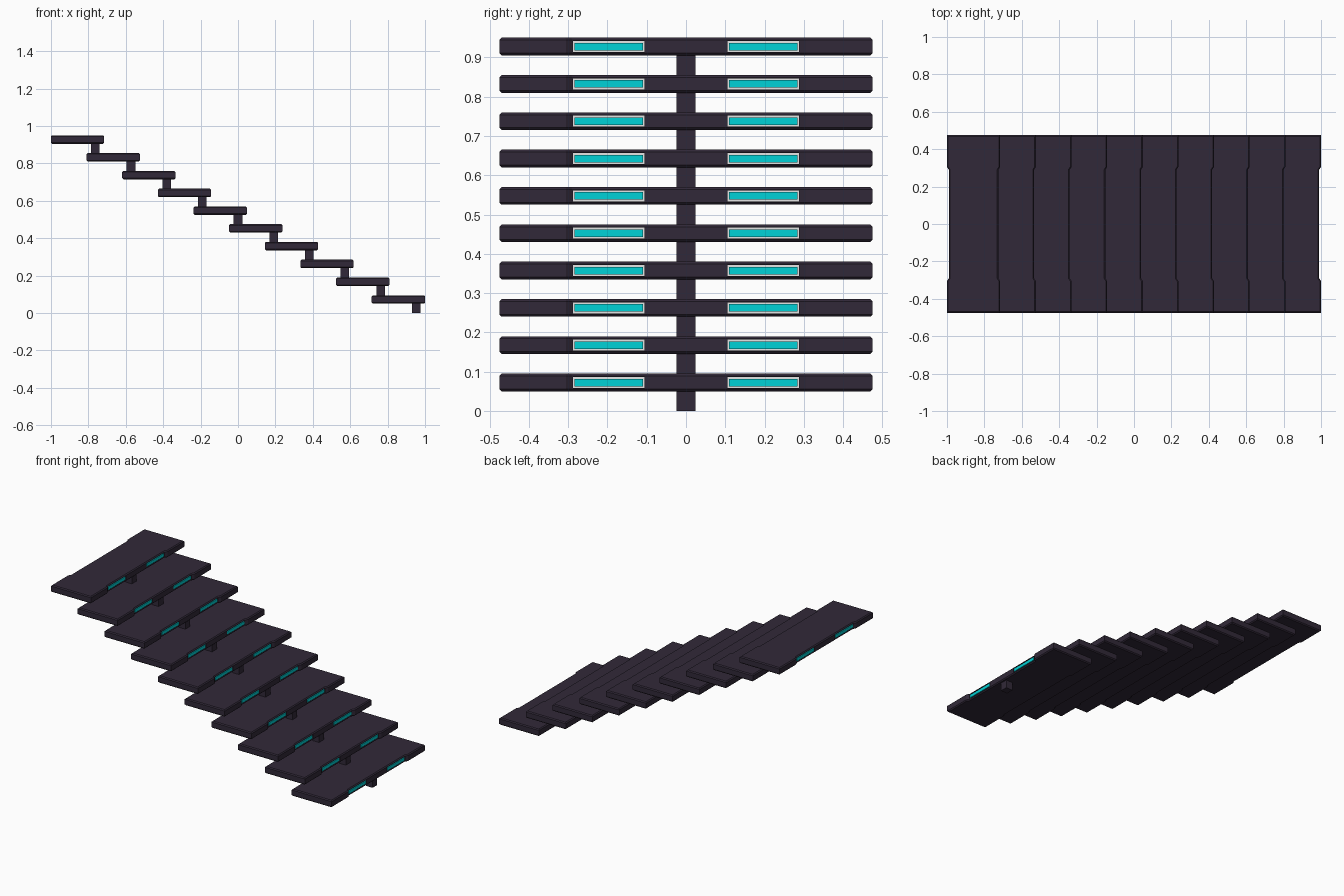
import bpy, bmesh
from mathutils import Matrix

cube = bpy.data.objects.get("Cube")
if cube:
    bpy.data.objects.remove(cube, do_unlink=True)

STEPS, RUN, RISE = 10, 0.1906, 0.095
HALF_X, HALF_Y, THICK, POST_H = 0.1425, 0.475, 0.045, 0.05
NOTCH, SLOT_DEPTH = 0.01, 0.006
SLOT_IN, SLOT_OUT, SLOT_H = 0.105, 0.288, 0.028


def material(name, color):
    m = bpy.data.materials.new(name)
    m.use_nodes = True
    m.diffuse_color = color
    m.node_tree.nodes["Principled BSDF"].inputs["Base Color"].default_value = color
    return m


dark = material("dark plum", (0.031, 0.022, 0.04, 1))
white = material("white slot", (1, 1, 1, 1))
teal = material("teal glow", (0.0, 0.65, 0.68, 1))


def to_mesh(bm, name, *mats):
    mesh = bpy.data.meshes.new(name)
    bm.to_mesh(mesh)
    bm.free()
    for mat in mats:
        mesh.materials.append(mat)
    return mesh


def box_mesh(name, size, mat):
    bm = bmesh.new()
    bmesh.ops.create_cube(bm, size=1, matrix=Matrix.Diagonal((*size, 1)))
    return to_mesh(bm, name, mat)


def edge_faces(bm):
    # Upright faces at the bottom of the long notches
    return [f for f in bm.faces if abs(f.normal.x) > 0.99
            and abs(f.calc_center_median().y) < SLOT_OUT + 0.002]


def cut(bm, co, normal):
    faces = edge_faces(bm)
    edges = {e for f in faces for e in f.edges}
    verts = {v for f in faces for v in f.verts}
    bmesh.ops.bisect_plane(bm, geom=[*verts, *edges, *faces],
                           plane_co=co, plane_no=normal)
    bm.normal_update()


def tread_mesh():
    # Outline with wide end tabs and a shallow notch along both long edges
    side = [(HALF_X, -HALF_Y), (HALF_X, -0.305), (HALF_X - NOTCH, -0.29)]
    side += [(x, -y) for x, y in reversed(side)]
    outline = side + [(-x, -y) for x, y in side]
    bm = bmesh.new()
    face = bm.faces.new([bm.verts.new((x, y, 0)) for x, y in outline])
    ext = bmesh.ops.extrude_face_region(bm, geom=[face])
    top = [v for v in ext["geom"] if isinstance(v, bmesh.types.BMVert)]
    bmesh.ops.translate(bm, verts=top, vec=(0, 0, THICK))
    # Chamfer the upper and lower rims
    rims = [e for e in bm.edges if abs(e.verts[0].co.z - e.verts[1].co.z) < 0.001]
    bmesh.ops.bevel(bm, geom=rims, offset=0.006, segments=1, affect='EDGES')
    bmesh.ops.recalc_face_normals(bm, faces=bm.faces)
    bm.normal_update()
    # Sink two white-backed light slots into each long edge
    for y in (-SLOT_OUT, -SLOT_IN, SLOT_IN, SLOT_OUT):
        cut(bm, (0, y, 0), (0, 1, 0))
    for dz in (-SLOT_H / 2, SLOT_H / 2):
        cut(bm, (0, 0, THICK / 2 + dz), (0, 0, 1))
    slots = []
    for f in edge_faces(bm):
        c = f.calc_center_median()
        if SLOT_IN < abs(c.y) < SLOT_OUT and abs(c.z - THICK / 2) < SLOT_H / 2:
            slots.append(f)
    bmesh.ops.inset_individual(bm, faces=slots, thickness=0, depth=-SLOT_DEPTH)
    for f in slots:
        f.material_index = 1
    return to_mesh(bm, "tread", dark, white)


def place(name, mesh, location):
    obj = bpy.data.objects.new(name, mesh)
    obj.location = location
    bpy.context.collection.objects.link(obj)


tread = tread_mesh()
post = box_mesh("post", (0.046, 0.048, POST_H + 0.004), dark)
strip = box_mesh("light_strip", (SLOT_DEPTH, 0.174, 0.019), teal)

for i in range(STEPS):
    x = 1 - HALF_X - i * RUN
    z = POST_H + i * RISE
    place(f"tread_{i}", tread, (x, 0, z))
    place(f"post_{i}", post, (x + RUN / 2, 0, z - POST_H / 2 + 0.002))
    # Light strips sit inside the slots, flush with the edge
    for sx in (-1, 1):
        for sy in (-1, 1):
            inset_x = HALF_X - NOTCH - SLOT_DEPTH / 2
            place(f"light_strip_{i}", strip,
                  (x + sx * inset_x, sy * (SLOT_IN + SLOT_OUT) / 2, z + THICK / 2))
